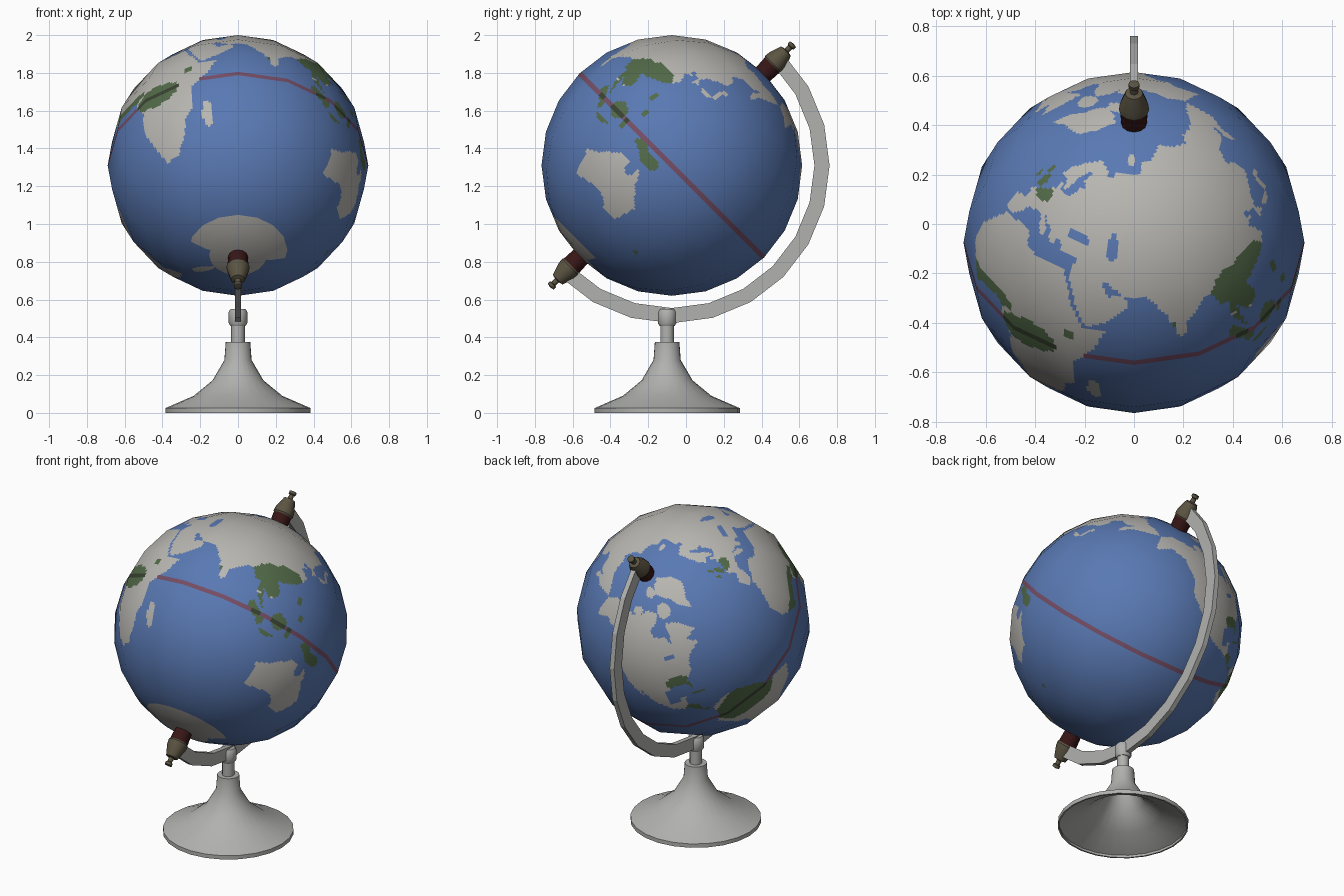
import bpy, bmesh, math
from mathutils import Vector

if "Cube" in bpy.data.objects:
    bpy.data.objects.remove(bpy.data.objects["Cube"])

CENTRE = Vector((0, -0.075, 1.31))
R = 0.69
TILT = math.radians(-45)
FRONT_LON = 61            # longitude that faces the front


def mat(name, rgb):
    m = bpy.data.materials.new(name)
    m.diffuse_color = (*rgb, 1)
    m.use_nodes = True
    m.node_tree.nodes["Principled BSDF"].inputs["Base Color"].default_value = m.diffuse_color
    return m


SEA = mat("sea_blue", (0.10, 0.19, 0.45))
LAND = mat("land_grey", (0.48, 0.47, 0.44))
GREEN = mat("forest_green", (0.085, 0.145, 0.065))
LINE = mat("equator_red", (0.18, 0.075, 0.13))
DARKLINE = mat("equator_over_forest", (0.04, 0.055, 0.03))
METAL = mat("stand_grey", (0.44, 0.44, 0.43))
BRASS = mat("cap_olive", (0.105, 0.088, 0.055))
RED = mat("collar_dark_red", (0.04, 0.008, 0.008))


def make_object(name, bm, mats, loc=(0, 0, 0), rot=0, smooth=True):
    me = bpy.data.meshes.new(name)
    bm.to_mesh(me)
    bm.free()
    for m in mats:
        me.materials.append(m)
    ob = bpy.data.objects.new(name, me)
    bpy.context.collection.objects.link(ob)
    ob.location = loc
    ob.rotation_euler = (rot, 0, 0)
    if smooth:
        bpy.ops.object.select_all(action='DESELECT')
        ob.select_set(True)
        bpy.context.view_layer.objects.active = ob
        bpy.ops.object.shade_smooth_by_angle(angle=math.radians(35))
    return ob


def lathe(name, profile, segs, m, loc, rot=0):
    """Turn a (radius, height) profile about the local z axis."""
    bm = bmesh.new()
    rings = []
    for r, z in profile:
        rings.append([bm.verts.new((r * math.cos(2 * math.pi * k / segs),
                                    r * math.sin(2 * math.pi * k / segs), z)) for k in range(segs)])
    for a, b in zip(rings, rings[1:]):
        for k in range(segs):
            n = (k + 1) % segs
            bm.faces.new((a[k], a[n], b[n], b[k]))
    bmesh.ops.remove_doubles(bm, verts=bm.verts, dist=1e-5)
    return make_object(name, bm, [m], loc, rot)


# coast outlines, longitude and latitude in degrees
africa = [(-6, 35), (10, 37), (11, 33), (20, 31), (32, 31), (37, 21), (43, 12), (51, 12), (47, 4),
          (40, -4), (40, -15), (35, -20), (33, -27), (27, -34), (19, -35), (12, -17), (13, -6), (9, 1),
          (9, 4), (4, 6), (-8, 4.5), (-13, 8), (-17, 14), (-17, 21), (-10, 30)]
west_eurasia = [(-9, 37), (-9, 43), (-2, 44), (-4, 48.5), (3, 51), (8, 54), (8, 57), (11, 57), (11, 54.5),
                (20, 55), (23, 59), (29, 60), (22, 61), (25, 65.5), (21, 65), (17, 61), (16, 56.5),
                (13, 56), (10, 59), (5, 59), (6, 62.5), (14, 68), (25, 71), (40, 67.5), (34, 66),
                (44, 66), (44, 68.5), (60, 69), (68, 69), (68, 25), (57, 26), (50, 30), (48, 30),
                (51, 25), (56, 26), (59.5, 22.5), (52, 16), (44, 12.5), (39, 21), (35, 29), (34, 31),
                (36, 36), (28, 36.5), (26, 40), (23, 40), (23, 37), (20, 39), (19, 42), (13, 45.5),
                (18, 40.5), (16, 38), (10, 44), (3, 43), (-1, 38), (-5, 36)]
east_asia = [(67, 69), (70, 73), (80, 73), (103, 77.5), (113, 74), (130, 71), (140, 72.5), (160, 70),
             (180, 69), (190, 66), (178, 62.5), (170, 60), (163, 58), (157, 51), (156, 57), (163, 62),
             (155, 59), (142, 59), (135, 54.5), (140, 52), (139, 47), (130, 42.5), (127, 39),
             (129.5, 36), (126.5, 34.5), (126, 38), (121, 39.5), (118, 38.5), (122, 37), (119, 35),
             (122, 30), (119, 25), (110, 21), (106, 20), (109, 13), (105, 9), (100, 13), (103.5, 2),
             (98, 9), (97, 16), (94, 16), (91, 22), (87, 21), (80, 15), (80, 11), (77.5, 8), (73, 18),
             (70, 21), (67, 25)]
north_america = [(-165, 62), (-168, 66), (-156, 71), (-128, 70), (-110, 68), (-95, 71), (-82, 68),
                 (-86, 64), (-94, 61), (-93, 57), (-82, 55), (-80, 51), (-78, 56), (-77, 62), (-70, 61),
                 (-65, 59), (-60, 55), (-56, 52), (-66, 50), (-65, 48), (-60, 46), (-70, 43), (-74, 40),
                 (-76, 35), (-81, 31), (-80, 25), (-83, 29), (-90, 29.5), (-97, 27), (-97, 20),
                 (-91, 18.5), (-90, 21), (-87, 21), (-88, 16), (-83, 15), (-83, 10), (-78, 9),
                 (-81, 7.5), (-87, 13), (-95, 16), (-105, 20), (-112, 29), (-110, 23), (-117, 32),
                 (-124, 40), (-124, 48), (-134, 58), (-150, 60), (-162, 55)]
south_america = [(-78, 8), (-72, 12), (-62, 10.5), (-51, 4), (-50, 0), (-35, -6), (-39, -17), (-48, -26),
                 (-57, -36), (-65, -42), (-66, -50), (-69, -55), (-75, -50), (-71, -30), (-70, -18),
                 (-81, -5), (-77, 3)]
australia = [(114, -22), (122, -18), (130, -12), (136, -12), (136, -16), (140, -17.5), (142, -11),
             (146, -19), (153, -26), (150, -37), (141, -38), (137, -33), (131, -32), (124, -33), (115, -34.5)]
greenland = [(-73, 78), (-60, 82.5), (-30, 83.5), (-18, 77), (-22, 71), (-40, 65), (-44, 60), (-52, 66), (-55, 71)]
# ellipses: longitude, latitude, half width, half height
islands = [(-72, 68, 9, 4), (-110, 71, 8, 2.3), (-82, 79.5, 12, 3), (46.5, -19, 2.5, 6.5), (141, 39, 1.5, 3),
           (136, 35.5, 4, 1), (143, 43, 2, 1.3), (58, 74, 4, 2.5), (-64, -71, 5, 7)]
green_islands = [(114, 1, 4.5, 4), (98, 3, 2.5, 2), (101, 0, 2, 2), (104, -3, 2, 2), (110, -7.3, 4.5, .9),
                 (121, -2, 1.5, 3), (121, 16, 1.5, 2.5), (125, 8, 1.5, 2), (135, -3, 4, 2), (142, -6, 5.5, 3),
                 (173, -42, 1.5, 1), (-2, 53, 2.5, 2.6), (-4, 57, 1.6, 1.6), (-8, 53, 1.5, 1.2),
                 (-79, 21.7, 4, .8)]
lakes = [(51, 42, 2.5, 5), (34, 43.3, 6, 2), (-85, 45, 4, 1.5)]
forests = [(21, 0, 12, 6), (0, 7, 14, 3), (38, 8, 2, 1.6), (102, 19, 11, 9), (111, 26, 9, 4.5), (102, 6, 4, 6),
           (75, 12, 1.2, 3), (-62, 0, 17, 11), (-87, 31.5, 7, 3), (-81, 28, 2, 3), (-84, 12, 7, 5),
           (4, 50, 6, 2.8)]
coasts = [(p, min(x for x, y in p), max(x for x, y in p), min(y for x, y in p), max(y for x, y in p))
          for p in (africa, west_eurasia, east_asia, north_america, south_america, australia, greenland)]


def in_poly(x, y, p):
    inside = False
    x1, y1 = p[-1]
    for x2, y2 in p:
        if (y1 > y) != (y2 > y) and x < (x2 - x1) * (y - y1) / (y2 - y1) + x1:
            inside = not inside
        x1, y1 = x2, y2
    return inside


def in_ovals(x, y, ovals):
    return any(((x - a) / w) ** 2 + ((y - b) / h) ** 2 < 1 for a, b, w, h in ovals)


def paint(lon, lat):
    """Material slot: 0 sea, 1 land, 2 forest, 3 equator, 4 equator on forest."""
    on_line = abs(lat) < 1.05
    if in_ovals(lon, lat, green_islands):
        return 4 if on_line else 2
    land = lat < (-67 if -15 < lon < 165 else -77) or in_ovals(lon, lat, islands)
    land = land or any(a < lon < b and c < lat < d and in_poly(lon, lat, p) for p, a, b, c, d in coasts)
    if land and not in_ovals(lon, lat, lakes):
        if in_ovals(lon, lat, forests):
            return 4 if on_line else 2
        return 1
    return 3 if on_line else 0


# globe: 16 x 12 flat panels, each cut into small cells for the map
SEG, RING, NU, NV = 16, 12, 18, 14


def corner(i, j):
    d, t = 2 * math.pi * i / SEG, math.pi * (j / RING - 0.5)
    return Vector((math.cos(t) * math.sin(d), -math.cos(t) * math.cos(d), math.sin(t))) * R


def panel_point(i, j):
    a, fu = divmod(i, NU)
    b, fv = divmod(j, NV)
    fu, fv = fu / NU, fv / NV
    low = corner(a, b).lerp(corner(a + 1, b), fu)
    return low if fv == 0 else low.lerp(corner(a, b + 1).lerp(corner(a + 1, b + 1), fu), fv)


bm = bmesh.new()
W, H = SEG * NU, RING * NV
south, north = bm.verts.new((0, 0, -R)), bm.verts.new((0, 0, R))
rows = [[bm.verts.new(panel_point(i, j)) for i in range(W)] for j in range(1, H)]
rows = [[south] * W] + rows + [[north] * W]
for j in range(H):
    lat = (j + 0.5) / H * 180 - 90
    for i in range(W):
        n = (i + 1) % W
        quad = (rows[j][i], rows[j][n], rows[j + 1][n], rows[j + 1][i])
        f = bm.faces.new(tuple(dict.fromkeys(quad)))
        f.smooth = True
        lon = (FRONT_LON + (i + 0.5) / W * 360 + 170) % 360 - 170
        f.material_index = paint(lon, lat)
globe = make_object("globe", bm, [SEA, LAND, GREEN, LINE, DARKLINE], CENTRE, TILT, smooth=False)
globe.data.normals_split_custom_set_from_vertices([v.co.normalized() for v in globe.data.vertices])

# pole collars and caps at both ends of the axis
for end, rot in (("north", TILT), ("south", TILT + math.pi)):
    lathe(end + "_collar", [(0.05, 0.65), (0.056, 0.755), (0, 0.755)], 12, RED, CENTRE, rot)
    lathe(end + "_cap", [(0, 0.745), (0.052, 0.745), (0.061, 0.76), (0.058, 0.79), (0.036, 0.855), (0.016, 0.86),
                         (0.014, 0.885), (0.022, 0.89), (0.022, 0.907), (0, 0.912)], 12, BRASS, CENTRE, rot)

# half-ring arm that carries the axis
bm = bmesh.new()
sections = []
for k in range(13):
    a = math.radians(-135 + 15 * k)
    sections.append([bm.verts.new((x, r * math.cos(a), r * math.sin(a)))
                     for x, r in ((-0.016, 0.755), (0.016, 0.755), (0.016, 0.835), (-0.016, 0.835))])
for a, b in zip(sections, sections[1:]):
    for k in range(4):
        n = (k + 1) % 4
        bm.faces.new((a[k], a[n], b[n], b[k]))
bm.faces.new(sections[0])
bm.faces.new(sections[-1])
bmesh.ops.recalc_face_normals(bm, faces=bm.faces)
make_object("arm", bm, [METAL], CENTRE, smooth=False)

# trumpet-shaped foot, hollow below, with post and socket
FOOT = (0, -0.1, 0)
lathe("foot", [(0.375, 0), (0.385, 0), (0.385, 0.025), (0.235, 0.09), (0.135, 0.172), (0.072, 0.28),
               (0.065, 0.375), (0, 0.375)], 24, METAL, FOOT)
lathe("foot_inside", [(0, 0.33), (0.05, 0.33), (0.06, 0.275), (0.125, 0.162), (0.225, 0.08), (0.375, 0.015),
                      (0.375, 0)][::-1], 24, METAL, FOOT).data.flip_normals()
lathe("post", [(0.036, 0.37), (0.036, 0.47)], 12, METAL, FOOT)
lathe("socket", [(0, 0.46), (0.04, 0.46), (0.049, 0.475), (0.049, 0.535), (0.04, 0.55), (0, 0.55)],
      12, METAL, FOOT)
